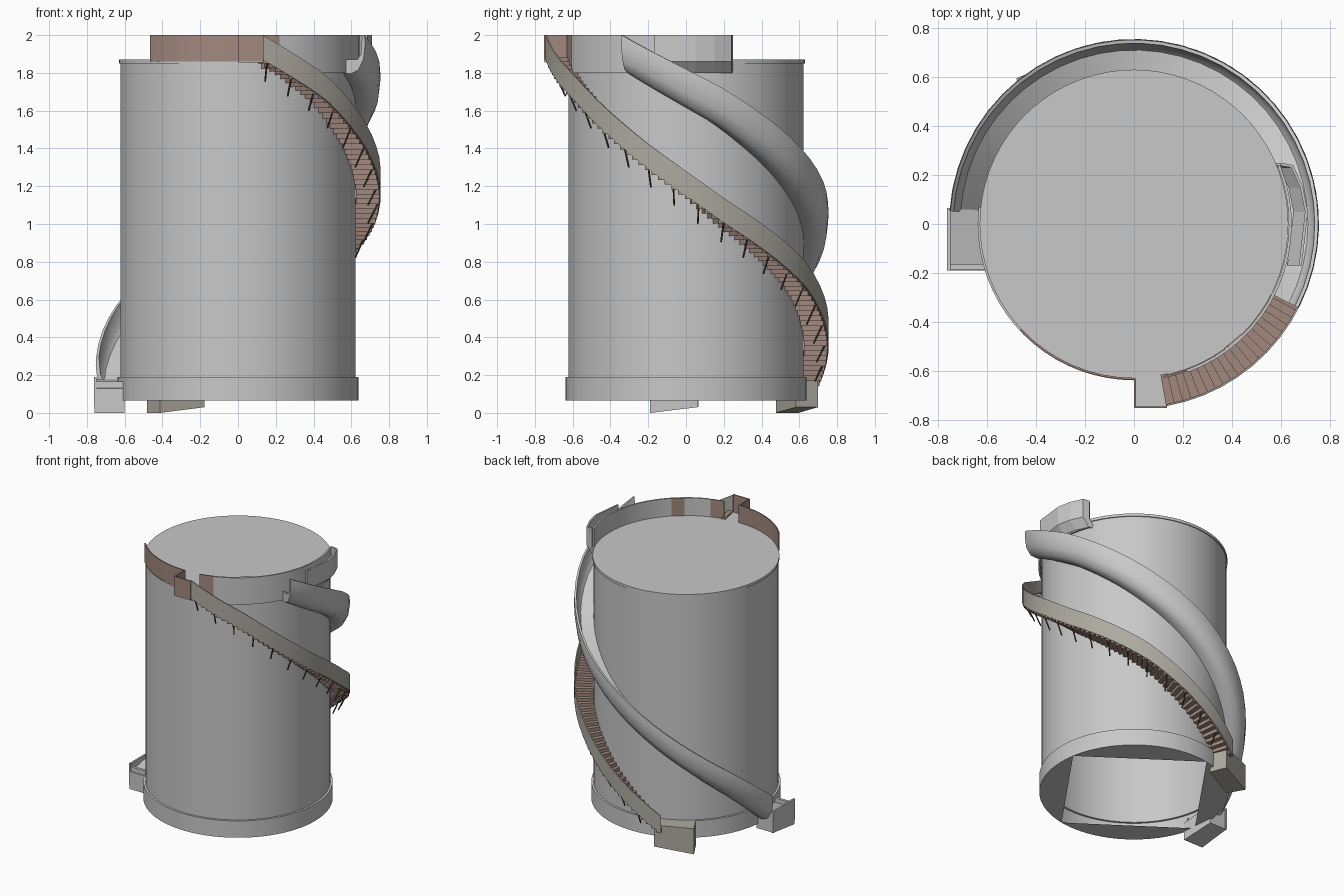
import bpy, bmesh
from math import sin, cos, radians
from mathutils import Vector, Matrix

if "Cube" in bpy.data.objects:
    bpy.data.objects.remove(bpy.data.objects["Cube"])


def material(name, color):
    m = bpy.data.materials.new(name)
    m.use_nodes = True
    m.diffuse_color = (*color, 1)
    m.node_tree.nodes["Principled BSDF"].inputs["Base Color"].default_value = (*color, 1)
    return m


GRAY = material("light_gray", (0.58, 0.58, 0.58))
WARM = material("warm_gray", (0.42, 0.40, 0.35))
BROWN = material("brown", (0.36, 0.25, 0.21))
DARK = material("dark_brown", (0.10, 0.07, 0.06))


def finish(name, bm, mat, smooth=None):
    bmesh.ops.recalc_face_normals(bm, faces=bm.faces)
    mesh = bpy.data.meshes.new(name)
    bm.to_mesh(mesh)
    bm.free()
    mesh.materials.append(mat)
    ob = bpy.data.objects.new(name, mesh)
    bpy.context.collection.objects.link(ob)
    if smooth:
        bpy.ops.object.select_all(action="DESELECT")
        ob.select_set(True)
        bpy.context.view_layer.objects.active = ob
        bpy.ops.object.shade_smooth_by_angle(angle=radians(smooth))
    return ob


def polar(r, deg, z):
    return Vector((r * cos(radians(deg)), r * sin(radians(deg)), z))


def height(points, deg):
    """Piecewise linear height along a spiral."""
    for (a, za), (b, zb) in zip(points, points[1:]):
        if deg <= b:
            break
    return za + (zb - za) * (deg - a) / (b - a)


def sweep(name, section, start, end, steps, mat, path=None, smooth=30):
    """Carry a closed (radius, z) section around the z axis."""
    bm = bmesh.new()
    rings = []
    for i in range(steps + 1):
        deg = start + (end - start) * i / steps
        base = height(path, deg) if path else 0
        rings.append([bm.verts.new(polar(r, deg, base + z)) for r, z in section])
    n = len(section)
    for a, b in zip(rings, rings[1:]):
        for j in range(n):
            bm.faces.new((a[j], a[(j + 1) % n], b[(j + 1) % n], b[j]))
    bm.faces.new(rings[0])
    bm.faces.new(rings[-1])
    return finish(name, bm, mat, smooth)


def band(r, thick, low, high):
    return [(r, low), (r + thick, low), (r + thick, high), (r, high)]


def block(name, corners, mat):
    """Hexahedron from four bottom points and four top points."""
    bm = bmesh.new()
    v = [bm.verts.new(c) for c in corners]
    bm.faces.new(v[:4])
    bm.faces.new(v[4:])
    for i in range(4):
        j = (i + 1) % 4
        bm.faces.new((v[i], v[j], v[4 + j], v[4 + i]))
    return finish(name, bm, mat)


def box(name, x0, x1, y0, y1, z0, z1, mat):
    plan = ((x0, y0), (x1, y0), (x1, y1), (x0, y1))
    return block(name, [(x, y, z) for z in (z0, z1) for x, y in plan], mat)


# Tank: turned shell with top lip and foot ring, open underneath
profile = [(0.63, 1.87), (0.63, 1.85), (0.623, 1.85), (0.623, 0.19),
           (0.638, 0.19), (0.638, 0.065)]
bm = bmesh.new()
SEGS = 72
rings = [[bm.verts.new(polar(r, i * 5, z)) for i in range(SEGS)] for r, z in profile]
bm.faces.new(rings[0])
for a, b in zip(rings, rings[1:]):
    for i in range(SEGS):
        j = (i + 1) % SEGS
        bm.faces.new((a[i], a[j], b[j], b[i]))
# Four base segments leave a square opening
for k in range(4):
    first = 2 + k * 18
    bm.faces.new([rings[-1][(first + i) % SEGS] for i in range(19)])
finish("tank", bm, GRAY, 30)

# Spiral stair: treads, outer panel, wall braces
STAIR = [(-80, 1.87), (-52, 1.66), (-15, 1.29), (15, 1.01), (57, 0.67), (112, 0.14)]
bm = bmesh.new()
COUNT = 70
STEP = 192 / COUNT
for i in range(COUNT):
    deg = -80 + i * STEP
    z = height(STAIR, deg + STEP / 2)
    plan = ((0.625, deg), (0.748, deg), (0.748, deg + STEP), (0.625, deg + STEP))
    v = [bm.verts.new(polar(r, a, z + dz)) for dz in (-0.01, 0.022) for r, a in plan]
    bm.faces.new(v[:4])
    bm.faces.new(v[4:])
    for p in range(4):
        q = (p + 1) % 4
        bm.faces.new((v[p], v[q], v[4 + q], v[4 + p]))
finish("stair_treads", bm, BROWN)
sweep("stair_panel", band(0.747, 0.008, 0, 0.13), -80, 112, 32, WARM, STAIR)

bm = bmesh.new()
for i in range(18):
    deg = -78 + i * 10.4
    z = height(STAIR, deg)
    a, b = polar(0.745, deg, z + 0.01), polar(0.69, deg, z - 0.1)
    turn = (b - a).to_track_quat("Z", "Y").to_matrix().to_4x4()
    bmesh.ops.create_cone(bm, cap_ends=True, segments=6, radius1=0.005, radius2=0.005,
                          depth=(b - a).length,
                          matrix=Matrix.Translation((a + b) / 2) @ turn)
finish("stair_braces", bm, DARK)

# Stair foot enclosure with a slightly slanted underside
foot = [(0.61, 107, 0.03), (0.735, 108, 0.03), (0.765, 129, 0), (0.63, 131, 0)]
block("stair_foot", [polar(r, a, z) for r, a, z in foot]
      + [polar(r, a, 0.19) for r, a, z in foot], WARM)

# Landing at the head of the stair
box("landing_floor", 0, 0.135, -0.75, -0.61, 1.855, 1.87, GRAY)
box("landing_front_panel", 0, 0.135, -0.752, -0.744, 1.86, 2, BROWN)
box("landing_side_panel", 0, 0.008, -0.75, -0.63, 1.86, 2, BROWN)

# Panels standing round the top edge
sweep("top_rail", band(0.628, 0.008, 1.86, 2), -137, -90, 8, BROWN)
sweep("top_rail_end", band(0.632, 0.008, 1.82, 2), -79, -70, 2, BROWN)
sweep("top_guard", band(0.632, 0.012, 1.8, 2), -70, 22, 16, GRAY)
sweep("guard_plate", band(0.626, 0.006, 1.86, 2), -54, -46, 2, BROWN)

# Spiral slide: rounded hull, flat floor, raised outer lip
SLIDE = [(-27, 1.9), (15, 1.62), (40, 1.42), (90, 1.0), (150, 0.46), (176, 0.2)]
hull = [(0.62, -0.03), (0.62, -0.1), (0.67, -0.105), (0.715, -0.085), (0.745, -0.03),
        (0.755, 0.05), (0.752, 0.1), (0.738, 0.1), (0.73, 0.0), (0.71, -0.03)]
sweep("slide", hull, -27, 176, 30, GRAY, SLIDE, 40)

# Hood beside the slide entrance
bm = bmesh.new()
outline = [(0.60, 0.25), (0.65, 0.24), (0.69, 0.15), (0.71, 0.05), (0.685, -0.17)]
rows = [[bm.verts.new((x - inset, y, z)) for x, y in outline]
        for inset, z in ((0, 2), (0, 1.86), (0.05, 1.8))]
for a, b in zip(rows, rows[1:]):
    for i in range(len(outline) - 1):
        bm.faces.new((a[i], a[i + 1], b[i + 1], b[i]))
hood = finish("slide_hood", bm, GRAY)
mod = hood.modifiers.new("thickness", "SOLIDIFY")
mod.thickness = 0.012

# Slide outlet: sloping chute with an outer wall
block("slide_outlet", [(-0.76, -0.19, 0), (-0.6, -0.19, 0), (-0.62, 0.06, 0.03), (-0.76, 0.06, 0.03),
                       (-0.76, -0.19, 0.13), (-0.6, -0.19, 0.13), (-0.62, 0.06, 0.18),
                       (-0.76, 0.06, 0.18)], GRAY)
box("outlet_wall", -0.763, -0.75, -0.19, 0.065, 0.03, 0.19, GRAY)
box("outlet_lip", -0.75, -0.61, -0.185, -0.165, 0.13, 0.165, GRAY)
